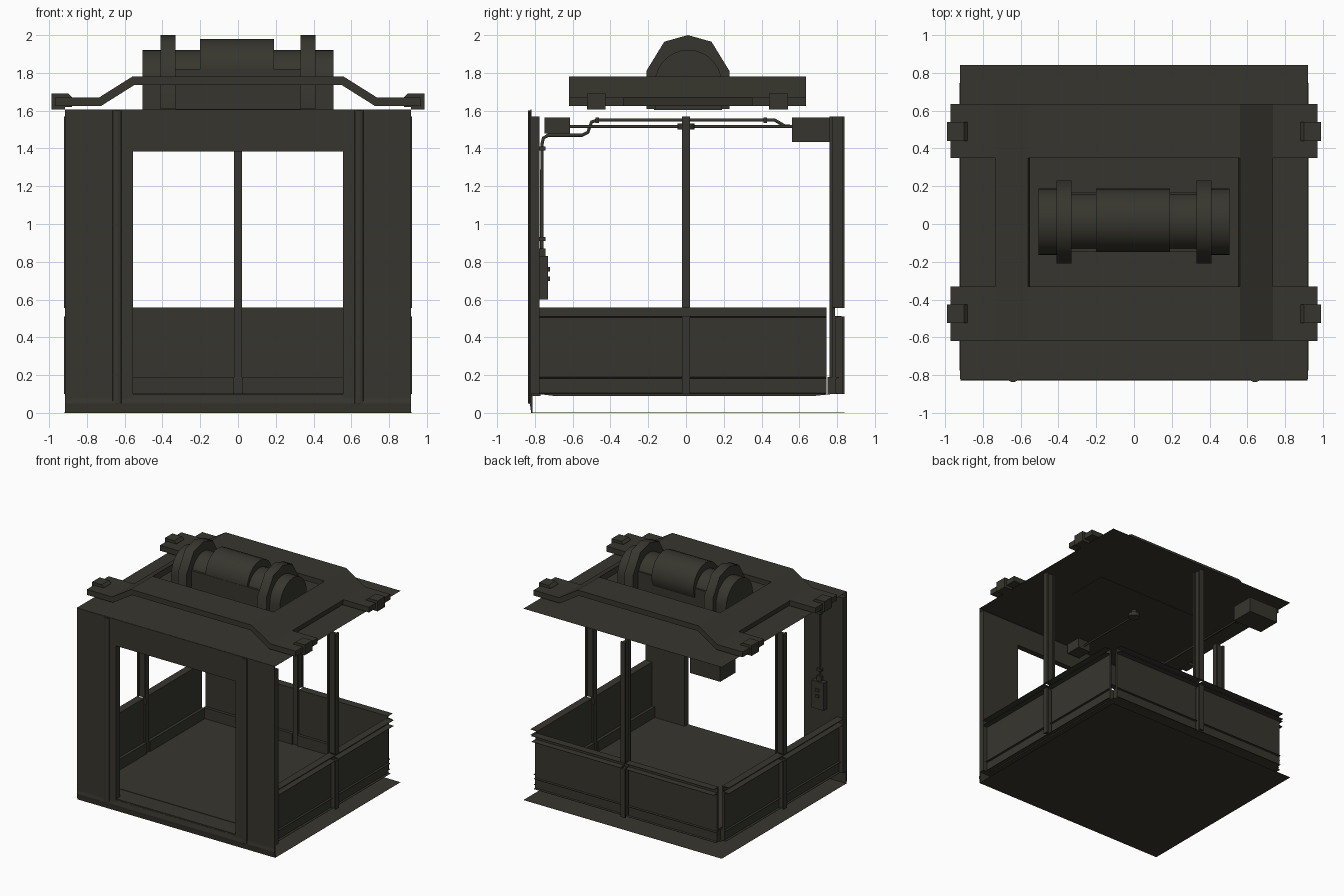
import bpy, bmesh, math
from mathutils import Vector, Matrix

if "Cube" in bpy.data.objects:
    bpy.data.objects.remove(bpy.data.objects["Cube"])

mat = bpy.data.materials.new("dark_olive_steel")
mat.diffuse_color = (0.038, 0.036, 0.027, 1)
mat.use_nodes = True
mat.node_tree.nodes["Principled BSDF"].inputs["Base Color"].default_value = mat.diffuse_color


def finish(name, bm, smooth=0):
    bmesh.ops.recalc_face_normals(bm, faces=bm.faces[:])
    me = bpy.data.meshes.new(name)
    bm.to_mesh(me)
    bm.free()
    me.materials.append(mat)
    ob = bpy.data.objects.new(name, me)
    bpy.context.collection.objects.link(ob)
    if smooth:
        bpy.context.view_layer.objects.active = ob
        ob.select_set(True)
        bpy.ops.object.shade_smooth_by_angle(angle=math.radians(smooth))
        ob.select_set(False)
    return ob


def box(name, x0, x1, y0, y1, z0, z1):
    bm = bmesh.new()
    bmesh.ops.create_cube(bm, size=1)
    for v in bm.verts:
        v.co = ((x0 + x1) / 2 + v.co.x * (x1 - x0), (y0 + y1) / 2 + v.co.y * (y1 - y0),
                (z0 + z1) / 2 + v.co.z * (z1 - z0))
    return finish(name, bm)


def prism(name, pts, a0, a1, axis, smooth=0, rot=0, out=0):
    """Extrude a profile: axis 'x' takes (y,z), 'y' takes (x,z), 'z' takes (x,y)."""
    put = {'x': lambda p, a: (a, p[0], p[1]), 'y': lambda p, a: (p[0], a, p[1]),
           'z': lambda p, a: (p[0], p[1], a)}[axis]
    bm = bmesh.new()
    f = bm.faces.new([bm.verts.new(put(p, a0)) for p in pts])
    d = Vector(put((0, 0), a1 - a0))
    r = bmesh.ops.extrude_face_region(bm, geom=[f])
    vs = [g for g in r['geom'] if isinstance(g, bmesh.types.BMVert)]
    bmesh.ops.translate(bm, verts=vs, vec=d)
    bm.transform(Matrix.Rotation(rot, 4, 'Z') @ Matrix.Translation((out, 0, 0)))
    return finish(name, bm, smooth)


def pipe(name, pts, r):
    cu = bpy.data.curves.new(name, 'CURVE')
    cu.dimensions = '3D'
    cu.bevel_depth = r
    cu.bevel_resolution = 1
    cu.use_fill_caps = True
    sp = cu.splines.new('POLY')
    sp.points.add(len(pts) - 1)
    for p, c in zip(sp.points, pts):
        p.co = (*c, 1)
    cu.materials.append(mat)
    bpy.context.collection.objects.link(bpy.data.objects.new(name, cu))


def arch(cy, cz, r, z0, n=14):
    pts = [(cy - r, z0)]
    pts += [(cy - r * math.cos(math.pi * i / n), cz + r * math.sin(math.pi * i / n)) for i in range(n + 1)]
    return pts + [(cy + r, z0)]


# bottom plate, cabin floor and roof sheet
box("bottom_plate", -0.92, 0.92, -0.82, 0.84, 0, 0.001)
prism("cabin_floor", [(-0.78, 0.1), (-0.7, 0.09), (0.68, 0.09), (0.775, 0.1)], -0.86, 0.86, 'x')
box("floor_mat", -0.72, 0.72, -0.66, 0.66, 0.098, 0.103)
box("roof_sheet", -0.92, 0.92, -0.82, 0.84, 1.606, 1.607)

# front portal: sheet with doorway, inner pillars, lintel and sill
for s, n in ((-1, "left"), (1, "right")):
    a, b = sorted((s * 0.555, s * 0.917))
    box(f"front_sheet_{n}", a, b, -0.824, -0.817, 0.03, 1.606)
    box(f"front_pillar_{n}", a, b, -0.817, -0.775, 0.1, 1.57)
    rib = [(s * 0.64 + 0.025 * math.cos(t * math.pi / 6), -0.822 - 0.014 * math.sin(t * math.pi / 6))
           for t in range(7)]
    prism(f"front_rib_{n}", rib, 0.05, 1.6, 'z', 35)
box("lintel_sheet", -0.555, 0.555, -0.824, -0.817, 1.385, 1.606)
box("lintel_inner", -0.555, 0.555, -0.817, -0.775, 1.385, 1.57)
prism("door_sill", [(-0.824, 0.03), (-0.82, 0), (-0.812, 0), (-0.812, 0.09), (-0.822, 0.09), (-0.828, 0.05)],
      -0.917, 0.917, 'x')
box("threshold", -0.56, 0.56, -0.82, -0.77, 0.09, 0.1)

# low wall panels: flanged sheet profile, (distance outwards, height)
wall = [(0.75, 0.1), (0.81, 0.1), (0.81, 0.103), (0.795, 0.106), (0.795, 0.182), (0.81, 0.185),
        (0.81, 0.188), (0.795, 0.191), (0.795, 0.506), (0.84, 0.508), (0.84, 0.511), (0.79, 0.513),
        (0.79, 0.554), (0.84, 0.556), (0.84, 0.559), (0.775, 0.559), (0.775, 0.19), (0.75, 0.19)]
# posts: I section, (distance outwards, sideways)
post = [(0.76, -0.022), (0.775, -0.022), (0.775, -0.01), (0.825, -0.01), (0.825, -0.022), (0.84, -0.022),
        (0.84, 0.022), (0.825, 0.022), (0.825, 0.01), (0.775, 0.01), (0.775, 0.022), (0.76, 0.022)]
neck = [(0.76, -0.02), (0.79, -0.02), (0.79, 0.02), (0.76, 0.02)]
for n, ang, a, b, o in (("right", 0, -0.775, 0.745, 0.082), ("back", math.pi / 2, -0.845, 0.845, 0),
                        ("left", math.pi, -0.745, 0.775, 0.082)):
    prism(f"{n}_wall_a", wall, a, -0.022, 'y', rot=ang, out=o)
    prism(f"{n}_wall_b", wall, 0.022, b, 'y', rot=ang, out=o)
    prism(f"{n}_post_upper", post, 0.559, 1.57, 'z', rot=ang, out=o)
    prism(f"{n}_post_lower", post, 0.1, 0.51, 'z', rot=ang, out=o)
    prism(f"{n}_post_neck", neck, 0.5, 0.56, 'z', rot=ang, out=o)

# roof frame: two bent beams joined by sloping cross sheets
half = [(0.56, 1.78), (0.735, 1.67), (0.97, 1.67)]
low = [(0.97, 1.625), (0.725, 1.625), (0.55, 1.735)]
beam = half + low + [(-x, z) for x, z in reversed(low)] + [(-x, z) for x, z in reversed(half)]
prism("roof_beam_back", beam, 0.35, 0.635, 'y')
prism("roof_beam_front", beam, -0.62, -0.33, 'y')
slope = [half[0], half[1], low[1], low[2]]
for s, n in ((-1, "left"), (1, "right")):
    prism(f"roof_slope_{n}", [(s * x, z) for x, z in slope], -0.33, 0.35, 'y')
    # end pads of the beams
    pad = [(0.915, 1.605), (0.988, 1.605), (0.988, 1.692), (0.9, 1.692), (0.88, 1.672), (0.88, 1.62), (0.915, 1.62)]
    for y, m in ((-0.475, "front"), (0.49, "back")):
        prism(f"beam_pad_{m}_{n}", [(s * px, pz) for px, pz in pad], y - 0.05, y + 0.05, 'y')

# winch on the roof: end casings, flanges, neck and drum
flange = [(-0.21, 1.61), (-0.21, 1.81), (-0.115, 1.965), (0.01, 2.0), (0.135, 1.965), (0.23, 1.81), (0.23, 1.61)]
for s, n in ((-1, "left"), (1, "right")):
    a, b = sorted((s * 0.33, s * 0.505))
    prism(f"winch_casing_{n}", arch(0.012, 1.745, 0.177, 1.606), a, b, 'x', 35)
    a, b = sorted((s * 0.33, s * 0.41))
    prism(f"winch_flange_{n}", flange, a, b, 'x', 50)
prism("winch_neck", arch(0.013, 1.768, 0.153, 1.606), -0.33, 0.33, 'x', 35)
drum = [(0.02 + 0.167 * math.cos(i * math.pi / 12), 1.813 + 0.167 * math.sin(i * math.pi / 12)) for i in range(24)]
prism("winch_drum", drum, -0.2, 0.19, 'x', 35)
box("winch_bed", -0.33, 0.33, -0.148, 0.168, 1.606, 1.82)
box("winch_base_plate", -0.5, 0.5, -0.17, 0.19, 1.603, 1.61)

# ceiling electrics: boxes, lamp and conduits
box("junction_box", -0.06, 0.06, -0.75, -0.615, 1.48, 1.565)
box("relay_box", -0.85, -0.57, 0.56, 0.76, 1.435, 1.565)
pipe("lamp_conduit", [(0, -0.62, 1.515), (0, 0, 1.515)], 0.009)
bm = bmesh.new()
for r, z, h in ((0.022, 1.54, 0.05), (0.045, 1.516, 0.03)):
    bmesh.ops.create_cone(bm, cap_ends=True, segments=12, radius1=r, radius2=r, depth=h,
                          matrix=Matrix.Translation((0, 0, z)))
finish("ceiling_lamp", bm, 35)
pipe("control_conduit", [(-0.71, 0.57, 1.515), (-0.71, 0.52, 1.52), (-0.71, 0.47, 1.55), (-0.71, -0.47, 1.55),
     (-0.71, -0.5, 1.54), (-0.71, -0.52, 1.485), (-0.71, -0.55, 1.47), (-0.71, -0.73, 1.47),
     (-0.71, -0.755, 1.455), (-0.71, -0.763, 1.42), (-0.71, -0.763, 0.82)], 0.01)
pipe("relay_conduit", [(-0.67, 0.57, 1.515), (-0.67, 0, 1.515)], 0.009)
for i, z in enumerate((0.92, 1.4)):
    box(f"conduit_clip_{i}", -0.73, -0.69, -0.775, -0.745, z - 0.01, z + 0.01)
for i, y in enumerate((-0.47, 0.42)):
    box(f"ceiling_clip_{i}", -0.73, -0.69, y - 0.01, y + 0.01, 1.535, 1.565)

# hand control box with buttons
box("control_box", -0.765, -0.655, -0.775, -0.73, 0.6, 0.83)
box("control_box_top", -0.73, -0.69, -0.775, -0.745, 0.83, 0.87)
for i, z in enumerate((0.71, 0.76)):
    box(f"control_button_{i}", -0.725, -0.695, -0.73, -0.72, z - 0.012, z + 0.012)
